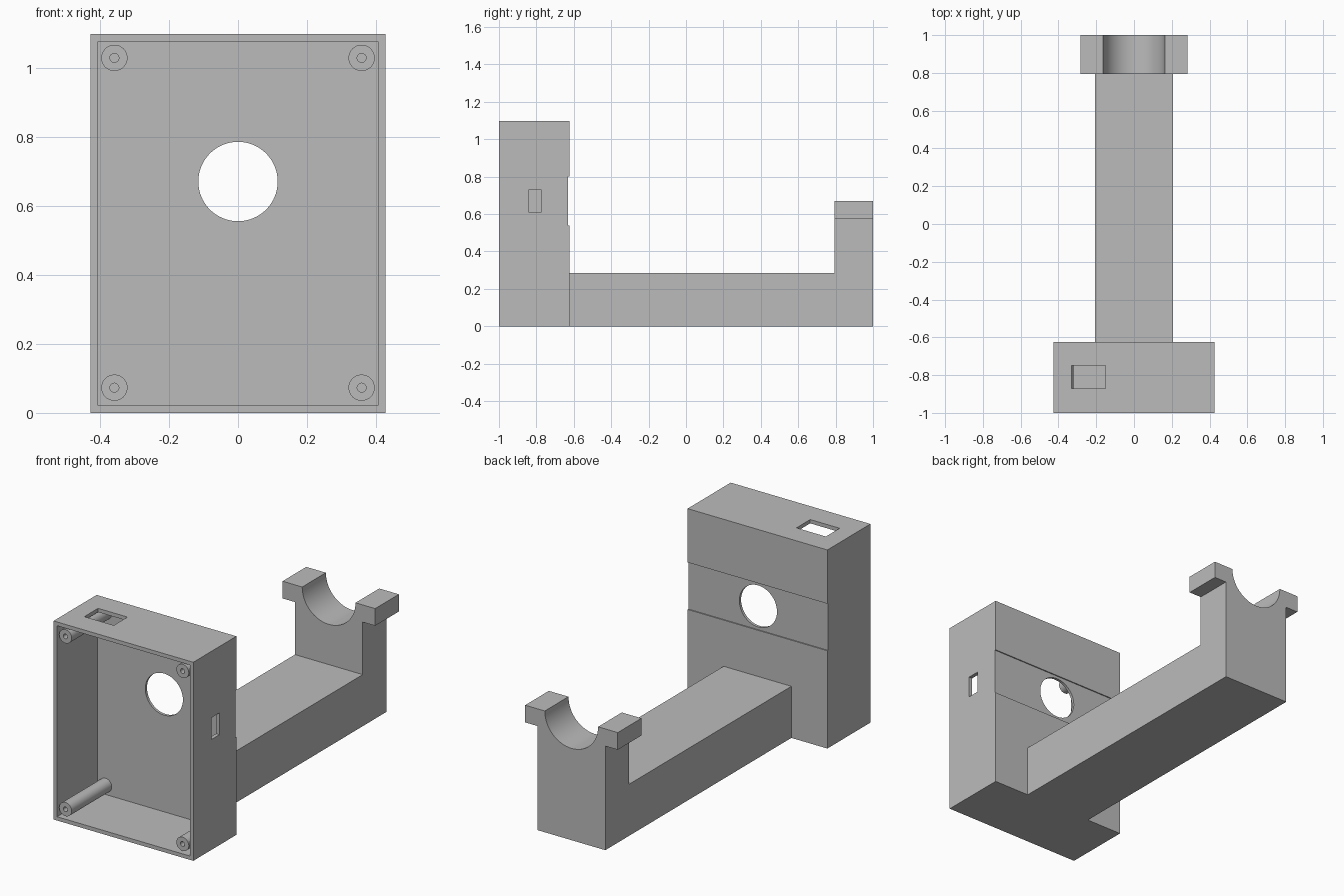
import bpy, bmesh, math
from mathutils import Matrix, Vector

if "Cube" in bpy.data.objects:
    bpy.data.objects.remove(bpy.data.objects["Cube"], do_unlink=True)

GREY = (0.5, 0.5, 0.5, 1)
plastic = bpy.data.materials.new("grey_plastic")
plastic.use_nodes = True
plastic.diffuse_color = GREY
plastic.node_tree.nodes["Principled BSDF"].inputs["Base Color"].default_value = GREY


def finish(name, bm):
    bmesh.ops.recalc_face_normals(bm, faces=bm.faces)
    mesh = bpy.data.meshes.new(name)
    bm.to_mesh(mesh)
    bm.free()
    mesh.materials.append(plastic)
    obj = bpy.data.objects.new(name, mesh)
    bpy.context.collection.objects.link(obj)
    return obj


def box(name, low, high):
    low, high = Vector(low), Vector(high)
    bm = bmesh.new()
    bmesh.ops.create_cube(bm, size=1)
    bmesh.ops.scale(bm, vec=high - low, verts=bm.verts)
    bmesh.ops.translate(bm, vec=(low + high) / 2, verts=bm.verts)
    return finish(name, bm)


def rod(name, x, z, radius, y0, y1, sides=64):
    """Cylinder running along y."""
    bm = bmesh.new()
    place = Matrix.Translation((x, (y0 + y1) / 2, z)) @ Matrix.Rotation(math.pi / 2, 4, "X")
    bmesh.ops.create_cone(bm, cap_ends=True, segments=sides, radius1=radius,
                          radius2=radius, depth=y1 - y0, matrix=place)
    return finish(name, bm)


def side_profile(name, points, half_width):
    """Extrude a (y, z) outline across x."""
    bm = bmesh.new()
    face = bm.faces.new([bm.verts.new((-half_width, y, z)) for y, z in points])
    moved = bmesh.ops.extrude_face_region(bm, geom=[face])["geom"]
    bmesh.ops.translate(bm, vec=(2 * half_width, 0, 0),
                        verts=[v for v in moved if isinstance(v, bmesh.types.BMVert)])
    return finish(name, bm)


def activate(obj):
    bpy.ops.object.select_all(action="DESELECT")
    obj.select_set(True)
    bpy.context.view_layer.objects.active = obj


def cut(obj, *cutters):
    activate(obj)
    for cutter in cutters:
        mod = obj.modifiers.new("cut", "BOOLEAN")
        mod.operation = "DIFFERENCE"
        mod.solver = "EXACT"
        mod.object = cutter
        bpy.ops.object.modifier_apply(modifier=mod.name)
        bpy.data.objects.remove(cutter, do_unlink=True)


def smooth(obj):
    activate(obj)
    bpy.ops.object.shade_smooth_by_angle(angle=math.radians(30))


W, H = 0.427, 1.097      # case half width and height
BACK, WALL = -0.624, 0.021
AXIS = 0.67              # height of the bore and cradle axis

# Open-fronted case with bore, shallow rear channel and two slots
case = box("case", (-W, -1, 0), (W, BACK, H))
cut(case,
    box("cavity", (-W + WALL, -1.1, WALL), (W - WALL, BACK - WALL, H - WALL)),
    box("rear_channel", (-0.6, BACK - 0.006, 0.54), (0.6, BACK + 0.1, 0.8)),
    rod("bore", 0, AXIS, 0.115, -0.75, -0.5),
    box("top_slot", (-0.33, -0.87, 1), (-0.15, -0.75, 1.2)),
    box("side_slot", (0.35, -0.842, 0.61), (0.5, -0.772, 0.73)))
smooth(case)

# Screw posts in the four corners
for side, x in (("right", -0.358), ("left", 0.358)):
    for level, z in (("lower", 0.073), ("upper", 1.028)):
        post = rod(f"{level}_{side}_screw_post", x, z, 0.038, -0.995, BACK - WALL, 32)
        cut(post, rod("screw_hole", x, z, 0.013, -1.1, -0.8, 24))
        smooth(post)

# Arm and rear cradle as one solid, narrowed below the cradle lips
arm = side_profile("arm_and_cradle", [(BACK, 0), (1, 0), (1, AXIS), (0.793, AXIS),
                                      (0.793, 0.285), (BACK, 0.285)], 0.283)
cut(arm,
    box("trim_right", (-0.5, -0.8, -0.1), (-0.207, 1.1, 0.575)),
    box("trim_left", (0.207, -0.8, -0.1), (0.5, 1.1, 0.575)),
    rod("cradle_bore", 0, AXIS, 0.163, 0.7, 1.1))
smooth(arm)
